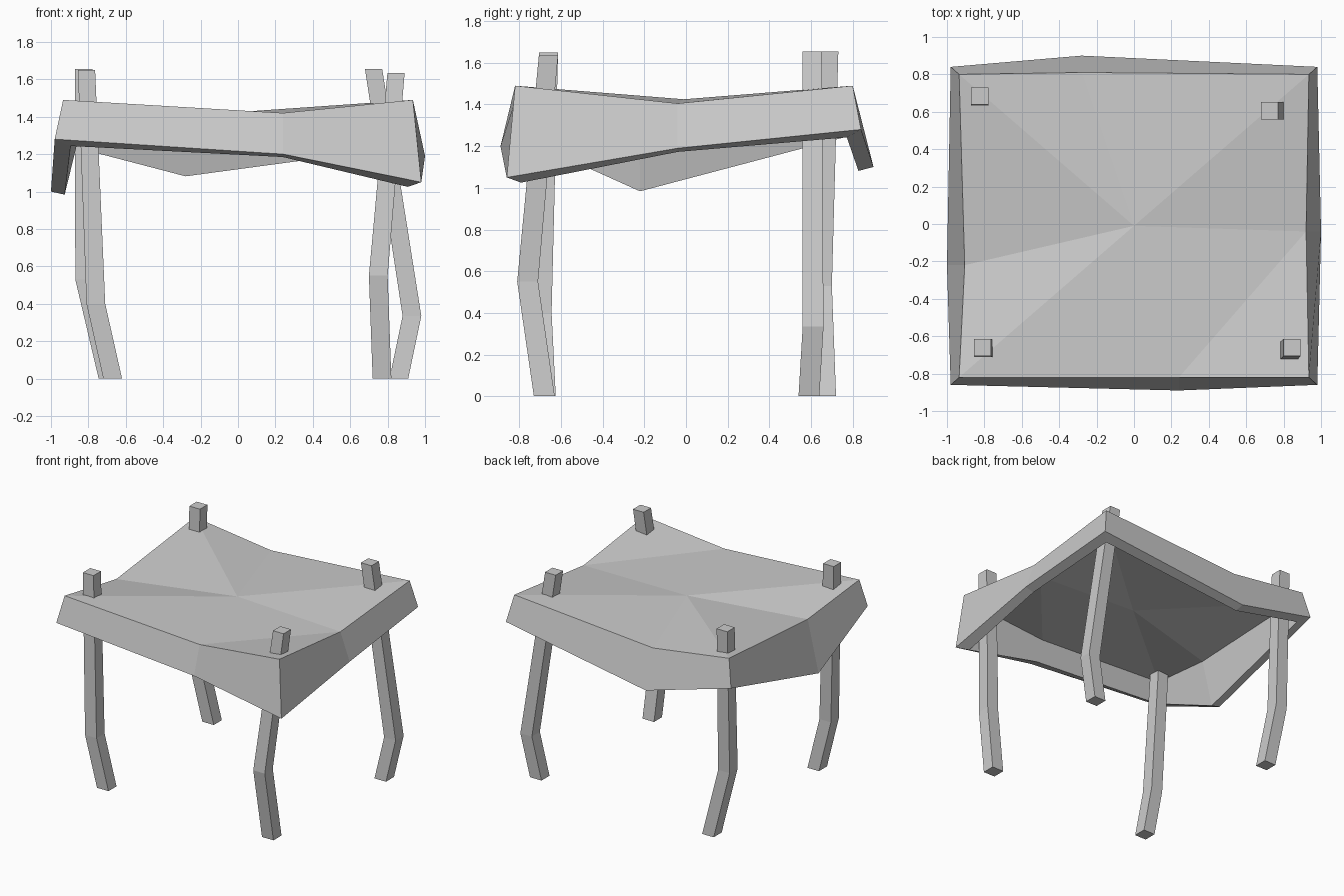
import bpy, bmesh

if "Cube" in bpy.data.objects:
    bpy.data.objects.remove(bpy.data.objects["Cube"])


def new_object(name, bm):
    bmesh.ops.recalc_face_normals(bm, faces=bm.faces[:])
    mesh = bpy.data.meshes.new(name)
    bm.to_mesh(mesh)
    bm.free()
    obj = bpy.data.objects.new(name, mesh)
    bpy.context.collection.objects.link(obj)
    return obj


# Cloth canopy: sagging top fan with a hanging skirt, counter-clockwise from front left
top_edge = [(-.935, -.82, 1.49), (.24, -.82, 1.42), (.935, -.82, 1.49), (.92, -.04, 1.405),
            (.935, .80, 1.49), (-.28, .81, 1.40), (-.935, .80, 1.49), (-.905, -.22, 1.40)]
hem = [(-.98, -.86, 1.28), (.24, -.89, 1.20), (.98, -.86, 1.05), (1, -.04, 1.19),
       (.98, .84, 1.28), (-.28, .90, 1.10), (-.98, .84, 1.28), (-1, -.22, 1.00)]
bm = bmesh.new()
centre = bm.verts.new((0, -.01, 1.425))
upper = [bm.verts.new(p) for p in top_edge]
lower = [bm.verts.new(p) for p in hem]
for i in range(8):
    j = (i + 1) % 8
    if i not in (1, 2):
        bm.faces.new((centre, upper[i], upper[j]))
    bm.faces.new((upper[i], lower[i], lower[j], upper[j]))
# The front right quarter folds across its corner
bm.faces.new((centre, upper[1], upper[3]))
bm.faces.new((upper[1], upper[2], upper[3]))
bm.normal_update()
canopy = new_object("canopy", bm)
if canopy.data.polygons[0].normal.z < 0:
    canopy.data.flip_normals()
cloth = canopy.modifiers.new("thickness", 'SOLIDIFY')
cloth.thickness = 0.075
cloth.offset = -1
cloth.use_even_offset = True


# Crooked square poles, each a path of foot, bend and tip
def pole(name, path):
    bm = bmesh.new()
    rings = []
    for (x, y, z), r in zip(path, (.05, .05, .046)):
        rings.append([bm.verts.new((x + sx * r, y + sy * r, z))
                      for sx, sy in ((-1, -1), (1, -1), (1, 1), (-1, 1))])
    for a, b in zip(rings, rings[1:]):
        for i in range(4):
            j = (i + 1) % 4
            bm.faces.new((a[i], a[j], b[j], b[i]))
    bm.faces.new(rings[0][::-1])
    bm.faces.new(rings[-1])
    return new_object(name, bm)


pole("front_left_pole", [(-.67, -.675, 0), (-.76, -.695, .40), (-.81, -.66, 1.65)])
pole("front_right_pole", [(.77, -.68, 0), (.75, -.76, .55), (.845, -.66, 1.635)])
pole("back_left_pole", [(-.695, .67, 0), (-.82, .65, .53), (-.825, .685, 1.655)])
pole("back_right_pole", [(.86, .59, 0), (.93, .61, .335), (.725, .605, 1.655)])
